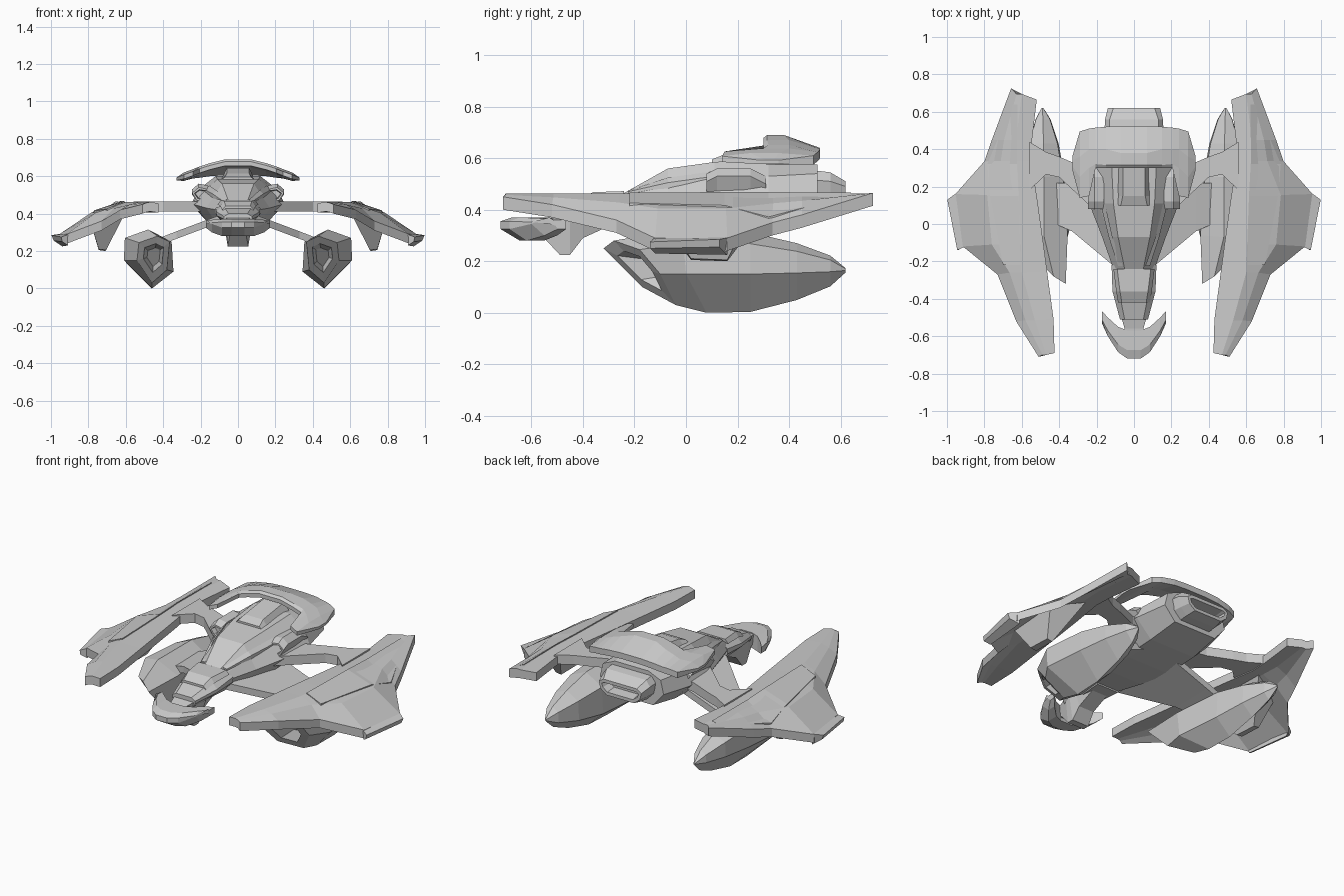
import bpy, bmesh


def loft(name, rings, mirror=False, hollow=None):
    """Skin matching rings of points; hollow=(end, rim, depth) recesses an end cap."""
    bm = bmesh.new()
    vs = [[bm.verts.new(p) for p in r] for r in rings]
    n = len(rings[0])
    for a, b in zip(vs, vs[1:]):
        for i in range(n):
            j = (i + 1) % n
            bm.faces.new((a[i], a[j], b[j], b[i]))
    caps = [bm.faces.new(vs[0]), bm.faces.new(vs[-1])]
    bmesh.ops.recalc_face_normals(bm, faces=bm.faces[:])
    if hollow:
        end, rim, depth = hollow
        bmesh.ops.inset_region(bm, faces=[caps[end]], thickness=rim, depth=0)
        bmesh.ops.inset_region(bm, faces=[caps[end]], thickness=rim * 0.4, depth=-depth)
    me = bpy.data.meshes.new(name)
    bm.to_mesh(me)
    bm.free()
    ob = bpy.data.objects.new(name, me)
    bpy.context.collection.objects.link(ob)
    if mirror:
        ob.modifiers.new("mirror", 'MIRROR').use_mirror_merge = False
    return ob


def body(name, sections, hollow=None):
    """Symmetric loft along y; each section is (y, half profile of (x, z) top to bottom)."""
    rings = [[(x, y, z) for x, z in half] + [(-x, y, z) for x, z in reversed(half)]
             for y, half in sections]
    return loft(name, rings, hollow=hollow)


def span(name, stations, ring):
    """Symmetric loft across x from half stations listed centre to tip."""
    full = [(-s[0],) + s[1:] for s in reversed(stations)] + list(stations)
    return loft(name, [ring(*s) for s in full])


# main hull and its engine block
body("hull", [
    (-.24, [(.05, .465), (.09, .455), (.11, .42), (.07, .35)]),
    (-.07, [(.085, .56), (.13, .49), (.17, .43), (.11, .34)]),
    (.11, [(.11, .585), (.19, .51), (.24, .45), (.15, .34)]),
    (.32, [(.12, .60), (.21, .53), (.25, .45), (.15, .35)]),
    (.51, [(.11, .575), (.19, .54), (.21, .46), (.14, .38)])])
body("engine_block", [
    (.44, [(.13, .56), (.16, .52), (.15, .45), (.10, .40)]),
    (.56, [(.13, .545), (.155, .51), (.14, .45), (.10, .41)]),
    (.62, [(.11, .51), (.14, .49), (.13, .45), (.09, .42)])], hollow=(1, .02, .06))

# raised spine behind the canopy, canopy rails
body("spine", [
    (.10, [(.07, .595), (.10, .57)]),
    (.15, [(.06, .615), (.09, .58)]),
    (.36, [(.06, .645), (.09, .58)])])
loft("canopy_rail", [
    [(.155, .11, .55), (.18, .11, .53), (.18, .11, .50), (.155, .11, .50)],
    [(.115, -.07, .525), (.135, -.07, .505), (.135, -.07, .47), (.115, -.07, .48)],
    [(.06, -.225, .475), (.085, -.225, .47), (.085, -.225, .44), (.06, -.225, .44)]], mirror=True)

# head, top plate, chin and crescent beak
body("head", [
    (-.22, [(.08, .455), (.12, .43), (.12, .40), (.07, .34)]),
    (-.36, [(.08, .445), (.115, .41), (.115, .39), (.06, .34)]),
    (-.51, [(.05, .40), (.075, .385), (.075, .37), (.05, .33)])])
body("head_plate", [
    (-.24, [(.09, .472), (.11, .45)]),
    (-.36, [(.075, .468), (.095, .44)]),
    (-.42, [(.065, .44), (.085, .42)])])
body("chin", [
    (-.29, [(.06, .38), (.05, .34)]),
    (-.40, [(.08, .38), (.05, .29)]),
    (-.45, [(.08, .38), (.055, .225)]),
    (-.49, [(.07, .38), (.055, .225)]),
    (-.56, [(.05, .365), (.04, .30)]),
    (-.62, [(.05, .36), (.04, .30)])])
span("beak", [(.035, -.72, -.57, .37, .28), (.085, -.685, -.55, .37, .28),
              (.14, -.60, -.50, .367, .30), (.172, -.53, -.465, .36, .325)],
     lambda x, f, b, t, l: [(x, f, t - .015), (x, f * .7 + b * .3, t), (x, b, t),
                            (x, b, l), (x, (f + b) / 2, l), (x, f, l + .045)])

# arched hood with forward arms: (x, front, peak start, peak end, back, top, drop)
span("hood", [(.07, .30, .315, .38, .52, .69, .05), (.15, .30, .315, .40, .52, .67, .035),
              (.205, .30, .32, .40, .515, .652, .025), (.24, .15, .30, .40, .51, .638, .015),
              (.29, .14, .25, .36, .495, .62, .01), (.33, .29, .31, .34, .36, .592, .0)],
     lambda x, f, p, q, b, t, d: [(x, f, t - .012), (x, p, t), (x, q, t), (x, b, t - d),
                                  (x, b, t - d - .035), (x, q, t - .045), (x, f, t - .035)]
     if abs(x) < .31 else [(x, f, t), (x, p, t), (x, q, t), (x, b, t),
                           (x, b, t - .015), (x, q, t - .015), (x, f, t - .015)])

# pods on the hull sides
loft("side_pod", [
    [(.16, y, .55 - d), (.21, y, .56 - d), (.245, y, .53 - d), (.22, y, .47), (.16, y, .47)]
    for y, d in ((.08, .02), (.12, 0), (.25, 0), (.31, .03))], mirror=True, hollow=(0, .012, .03))

# upper struts to the wings, lower struts to the nacelles
loft("wing_strut", [
    [(x, f, .465), (x, b, .465), (x, b, .41), (x, f, .41)]
    for x, f, b in ((.15, .02, .28), (.26, .12, .30), (.40, .25, .36), (.47, .265, .385),
                    (.56, .18, .44))], mirror=True)
loft("nacelle_strut", [
    [(x, f, z + .02), (x, b, z + .02), (x, b, z - .02), (x, f, z - .02)]
    for x, f, b, z in ((.09, -.24, .22, .375), (.33, -.04, .22, .285), (.42, .0, .22, .25))],
    mirror=True)

# swept wings: (y inner, y outer, inner x, crease x, outer x, outer z)
rings = []
for yi, yo, xi, xc, xo, zo in (
        (-.69, -.71, .425, .47, .51, .45), (-.51, -.52, .43, .53, .63, .42),
        (-.25, -.27, .465, .60, .73, .36), (-.10, -.12, .485, .605, .915, .29),
        (.15, .16, .52, .615, .955, .29), (.34, .335, .55, .625, .80, .35),
        (.45, .45, .545, .63, .76, .38), (.665, .725, .52, .60, .657, .465)):
    ym, xm = (yi + yo) / 2, (xc + xo) / 2
    zc, zm = .462, (.462 + zo) / 2 + (.46 - zo) * .17
    top = [(xi, yi, .455), (xc, ym, zc), (xm, ym, zm), (xo, yo, zo)]
    rings.append(top + [(x, y, z - .05) for x, y, z in reversed(top)])
loft("wing", rings, mirror=True)
loft("wing_panel", [
    [(a, y, za + .005), (b, y, zb + .004), (b, y, zb - .02), (a, y, za - .02)]
    for y, a, b, za, zb in ((-.22, .606, .70, .462, .422), (.15, .617, .77, .463, .413),
                            (.32, .626, .785, .463, .368), (.64, .622, .65, .462, .452))],
    mirror=True)
loft("wing_tip", [
    [(.90, -.12, .292), (.95, .165, .292), (.94, .16, .225), (.91, -.12, .23)],
    [(.945, -.14, .275), (.998, .13, .285), (.985, .13, .255), (.94, -.14, .25)]], mirror=True)
loft("wing_keel", [
    [(.60, -.14, .41), (.79, -.08, .36), (.79, .24, .36), (.61, .32, .41)],
    [(.705, .02, .205), (.745, .02, .21), (.745, .16, .205), (.71, .16, .20)]], mirror=True)

# nacelles: recessed slanted intake, six-sided shell, pointed tail
shell = [(.355, .25), (.48, .315), (.605, .27), (.61, .15), (.46, 0), (.345, .09)]
front = [(.365, -.32, .25), (.43, -.28, .28), (.53, -.18, .245), (.54, -.10, .15),
         (.46, -.04, .03), (.38, -.17, .10)]
mid = (.45, -.18, .175)
rings = [[tuple(c + (p - c) * s + o for p, c, o in zip(pt, mid, (0, dy, 0))) for pt in front]
         for s, dy in ((.4, .10), (.62, 0))] + [front]
rings.append([(x, y, z) for (x, z), y in zip(shell, (-.06, -.07, -.01, 0, .08, -.03))])
for y, sx, sz in ((.25, .82, .98), (.43, .6, .7), (.56, .3, .38), (.62, .04, .05)):
    rings.append([(.49 + (x - .49) * sx, y, .165 + (z - .165) * sz) for x, z in shell])
loft("nacelle", rings, mirror=True)
